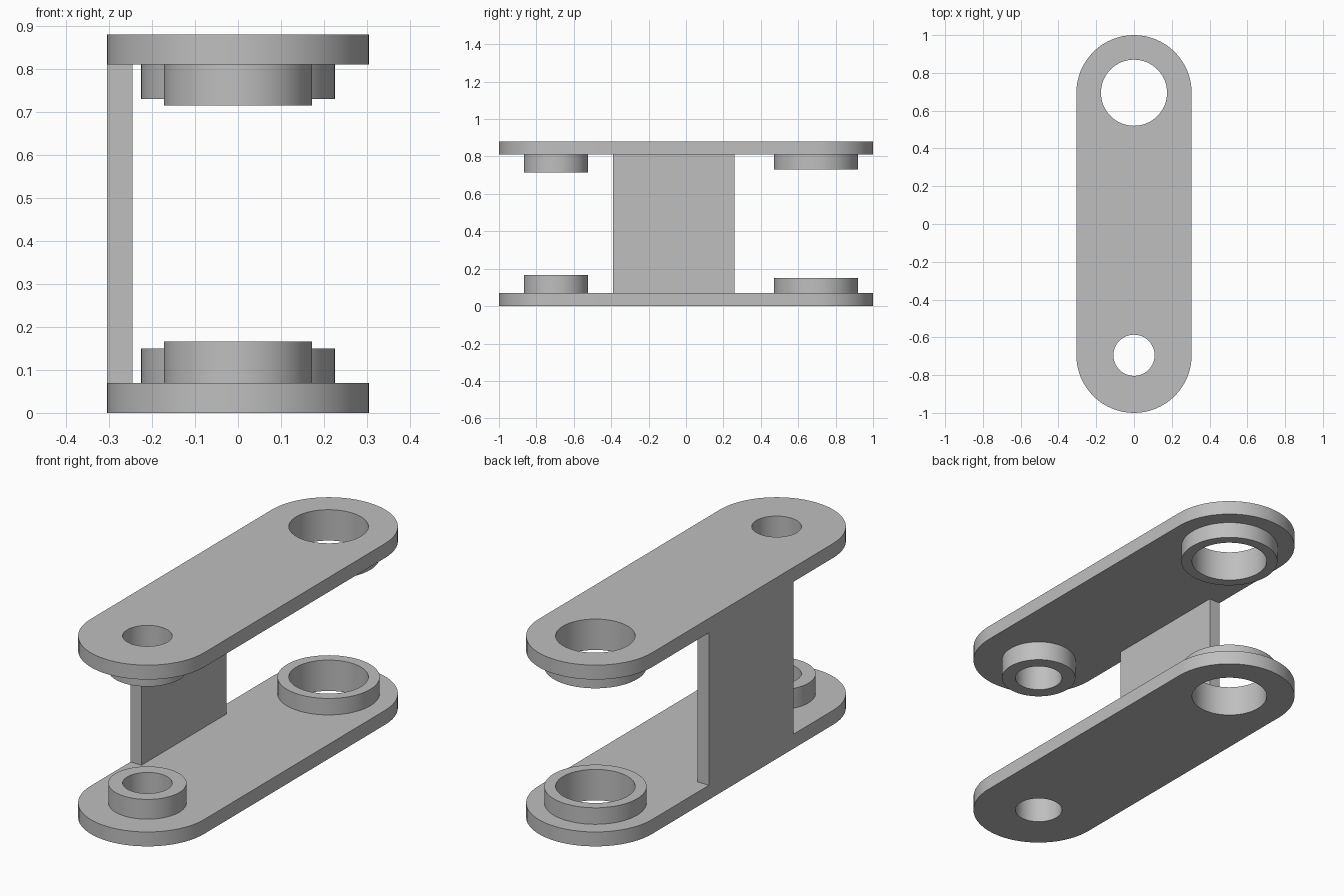
import bpy, bmesh
from math import sin, cos, pi, radians

cube = bpy.data.objects.get("Cube")
if cube:
    bpy.data.objects.remove(cube, do_unlink=True)

HEIGHT, PLATE = 0.88, 0.07
HALF_W, END_Y = 0.305, 0.695
SEGMENTS = 64

metal = bpy.data.materials.new("plain grey")
metal.use_nodes = True
grey = (0.52, 0.52, 0.52, 1)
metal.diffuse_color = grey
metal.node_tree.nodes["Principled BSDF"].inputs["Base Color"].default_value = grey


def arc(y, radius, start, end, steps):
    angles = [start + (end - start) * i / steps for i in range(steps + 1)]
    return [(radius * cos(a), y + radius * sin(a)) for a in angles]


def circle(y, radius):
    return arc(y, radius, 0, 2 * pi, SEGMENTS)[:-1]


def finish(name, bm):
    """Turn a bmesh into a shaded, coloured object."""
    bmesh.ops.remove_doubles(bm, verts=bm.verts, dist=1e-5)
    bmesh.ops.recalc_face_normals(bm, faces=bm.faces)
    mesh = bpy.data.meshes.new(name)
    bm.to_mesh(mesh)
    bm.free()
    mesh.materials.clear()
    mesh.materials.append(metal)
    obj = bpy.data.objects.new(name, mesh)
    bpy.context.collection.objects.link(obj)
    bpy.ops.object.select_all(action='DESELECT')
    obj.select_set(True)
    bpy.context.view_layer.objects.active = obj
    bpy.ops.object.shade_smooth_by_angle(angle=radians(30))
    return obj


def extruded(name, outlines, z0, z1):
    """Extrude a flat outline, with its holes, from z0 to z1."""
    curve = bpy.data.curves.new(name + " outline", 'CURVE')
    curve.dimensions = '2D'
    curve.fill_mode = 'BOTH'
    curve.extrude = (z1 - z0) / 2
    for outline in outlines:
        spline = curve.splines.new('POLY')
        spline.points.add(len(outline) - 1)
        for point, (x, y) in zip(spline.points, outline):
            point.co = (x, y, 0, 1)
        spline.use_cyclic_u = True
    helper = bpy.data.objects.new(name + " outline", curve)
    bpy.context.collection.objects.link(helper)
    graph = bpy.context.evaluated_depsgraph_get()
    mesh = bpy.data.meshes.new_from_object(helper.evaluated_get(graph))
    bpy.data.objects.remove(helper, do_unlink=True)
    bm = bmesh.new()
    bm.from_mesh(mesh)
    bpy.data.meshes.remove(mesh)
    bmesh.ops.translate(bm, verts=bm.verts, vec=(0, 0, (z0 + z1) / 2))
    return finish(name, bm)


# Rounded plate outline and the two bored collars: (y, bore, radius, top)
slot = (arc(END_Y, HALF_W, 0, pi, SEGMENTS // 2)
        + arc(-END_Y, HALF_W, pi, 2 * pi, SEGMENTS // 2))
collars = {"front": (-0.695, 0.109, 0.172, 0.166),
           "back": (0.695, 0.175, 0.225, 0.15)}
bores = [circle(y, bore) for y, bore, radius, top in collars.values()]


def place(level, low, high):
    return (low, high) if level == "lower" else (HEIGHT - high, HEIGHT - low)


# Plates and collars, mirrored about mid height
for level in ("lower", "upper"):
    extruded(level + "_plate", [slot] + bores, *place(level, 0, PLATE))
    for end, (y, bore, radius, top) in collars.items():
        extruded(f"{level}_{end}_collar", [circle(y, radius), circle(y, bore)],
                 *place(level, PLATE, top))

# Upright web joining the plates along the right edge
web = [(-HALF_W, -0.39), (-0.245, -0.39), (-0.245, 0.26), (-HALF_W, 0.26)]
extruded("side_web", [web], PLATE, HEIGHT - PLATE)
